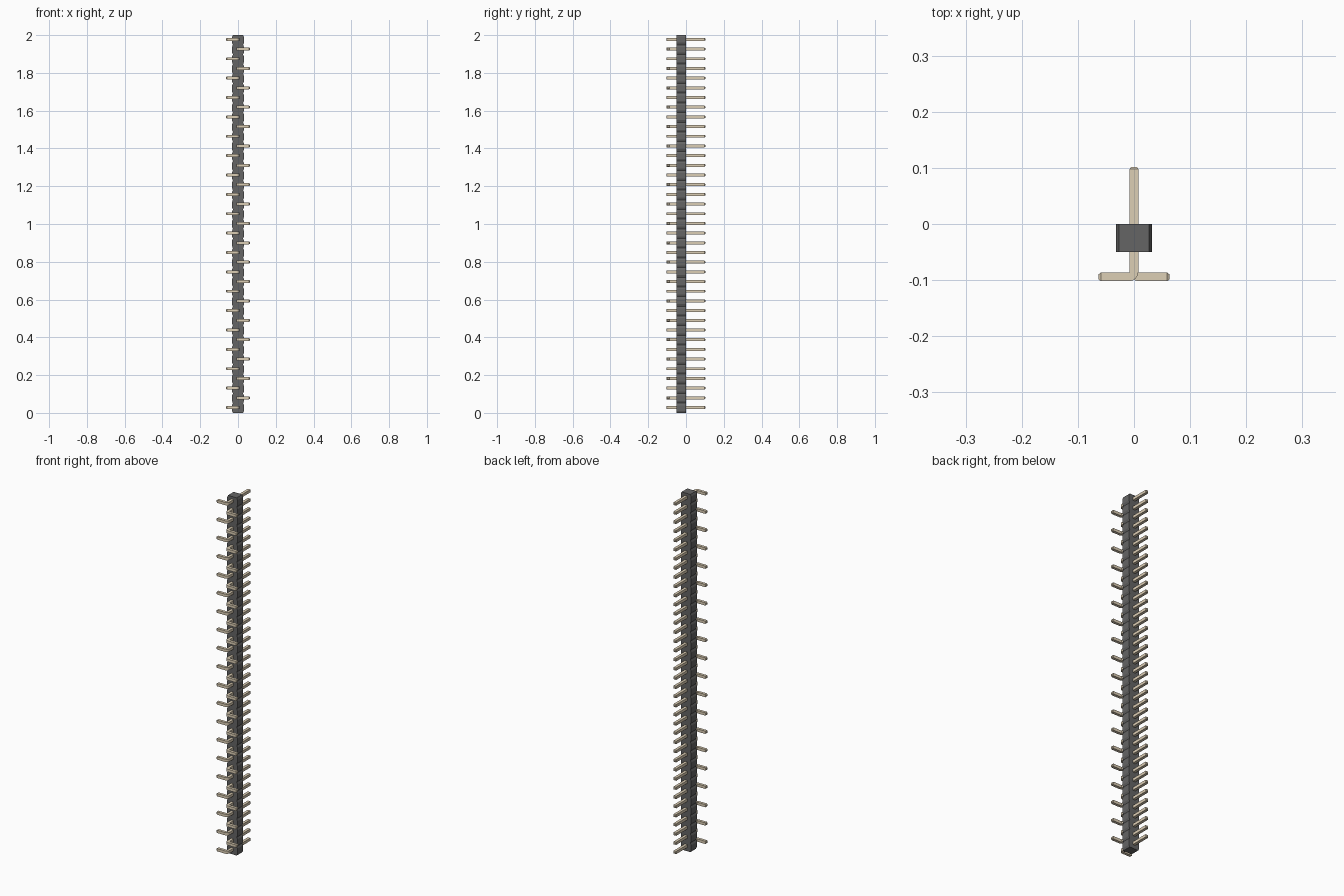
import bpy, bmesh, math
from mathutils import Vector

if "Cube" in bpy.data.objects:
    bpy.data.objects.remove(bpy.data.objects["Cube"])

COUNT = 39
PITCH = 2.0 / COUNT
R = 0.0078          # half thickness of a pin
BACK, FRONT, FOOT = 0.102, -0.102, 0.063


def make_object(name, bm, color):
    bmesh.ops.recalc_face_normals(bm, faces=bm.faces)
    mesh = bpy.data.meshes.new(name)
    bm.to_mesh(mesh)
    bm.free()
    mat = bpy.data.materials.new(name + "_material")
    mat.diffuse_color = color
    mat.use_nodes = True
    mat.node_tree.nodes["Principled BSDF"].inputs["Base Color"].default_value = mat.diffuse_color
    mesh.materials.append(mat)
    obj = bpy.data.objects.new(name, mesh)
    bpy.context.collection.objects.link(obj)
    return obj


# Housing: side profile notched between pins, extruded in depth
def housing():
    wide, narrow, cut = 0.032, 0.027, PITCH * 0.22
    side = []
    for i in range(COUNT):
        z = i * PITCH
        side += [(narrow, z), (wide, z + cut), (wide, z + PITCH - cut)]
    side.append((narrow, 2.0))
    bm = bmesh.new()
    rows = [[bm.verts.new((s * x, y, z)) for s, y in
             ((-1, -0.05), (1, -0.05), (1, 0.0), (-1, 0.0))] for x, z in side]
    for a, b in zip(rows, rows[1:]):
        for k in range(4):
            bm.faces.new((a[k], a[(k + 1) % 4], b[(k + 1) % 4], b[k]))
    bm.faces.new(rows[0])
    bm.faces.new(rows[-1])
    make_object("housing", bm, (0.13, 0.13, 0.13, 1))


# Pin: square section swept along an L path with a rounded bend and tapered tips
def add_pin(bm, z, s):
    yc, bend, tip = FRONT + R, 0.009, 0.004
    path = [((0, BACK), (0, -1), 0.6), ((0, BACK - tip), (0, -1), 1)]
    for k in range(5):
        a = math.pi / 2 * k / 4
        path.append(((bend - bend * math.cos(a), yc + bend - bend * math.sin(a)),
                     (math.sin(a), -math.cos(a)), 1))
    path += [((FOOT - tip, yc), (1, 0), 1), ((FOOT, yc), (1, 0), 0.6)]
    rings = []
    for (x, y), (tx, ty), f in path:
        n = Vector((-ty, tx))
        r = R * f
        rings.append([bm.verts.new((s * (x + n.x * u * r), y + n.y * u * r, z + w * r))
                      for u, w in ((-1, -1), (1, -1), (1, 1), (-1, 1))])
    for a, b in zip(rings, rings[1:]):
        for k in range(4):
            bm.faces.new((a[k], a[(k + 1) % 4], b[(k + 1) % 4], b[k]))
    bm.faces.new(rings[0])
    bm.faces.new(rings[-1])


housing()

# Pin rows: feet alternate left and right
for name, start, s in (("left_pins", 0, -1), ("right_pins", 1, 1)):
    bm = bmesh.new()
    for i in range(start, COUNT, 2):
        add_pin(bm, (i + 0.5) * PITCH + 0.003, s)
    make_object(name, bm, (0.72, 0.62, 0.46, 1))
